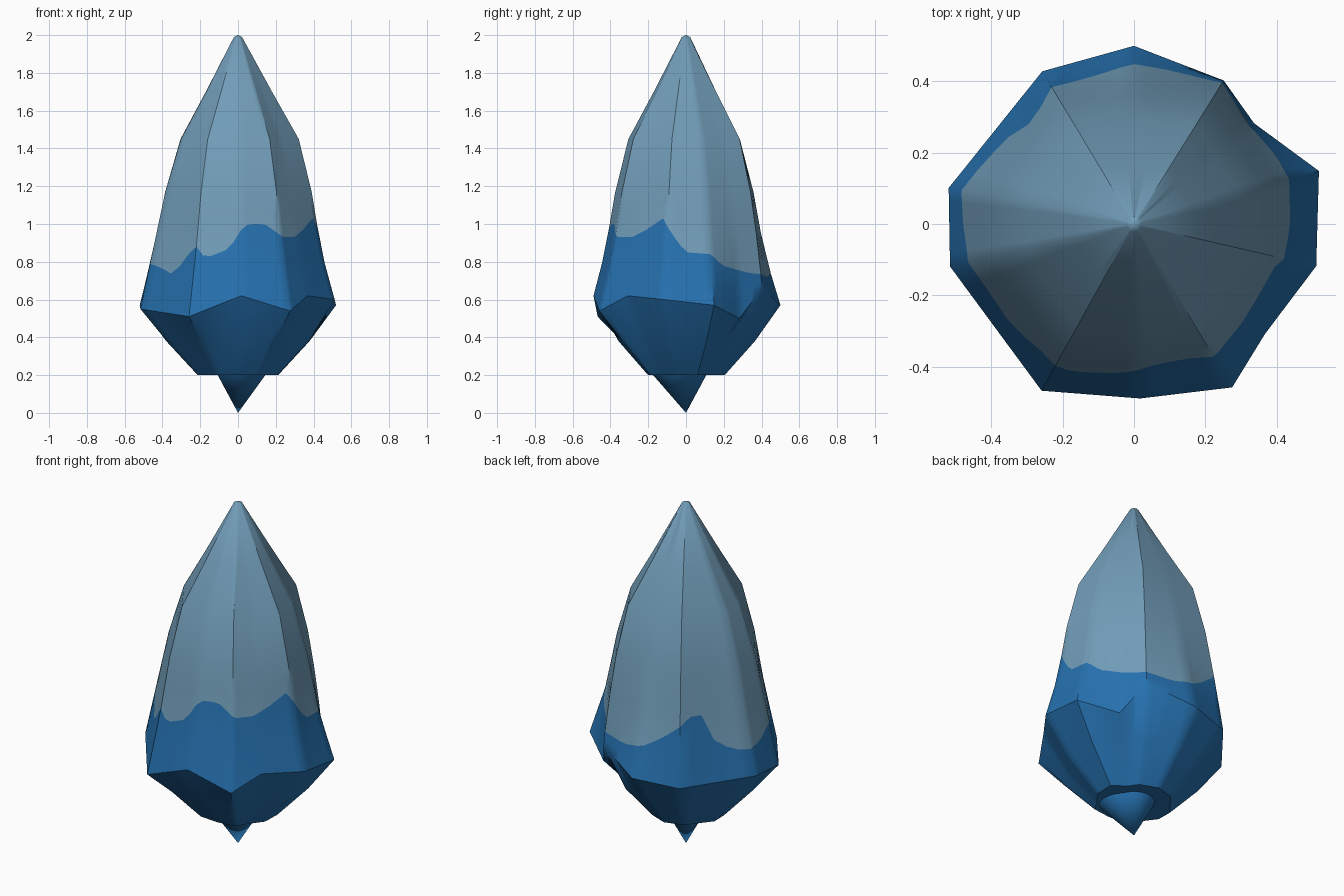
import bpy, bmesh, math

if "Cube" in bpy.data.objects:
    bpy.data.objects.remove(bpy.data.objects["Cube"])

# Ridge lines: angle (deg), widest radius, widest height, radius at z 0.85, radius at z 1.45
RIDGES = [(-13, .525, .60, .455, .33), (16, .54, .57, .45, .31), (40, .44, .50, .42, .30),
          (58, .475, .66, .455, .335), (90, .50, .57, .415, .285), (121, .50, .55, .455, .33),
          (169, .53, .57, .46, .31), (193, .53, .55, .465, .31), (241, .535, .51, .46, .33),
          (272, .49, .62, .43, .305), (301, .535, .54, .45, .325), (320, .48, .62, .425, .295)]
# Wavy colour border: angle, height
BORDER = [(0, .85), (17, .84), (25, .78), (50, .74), (78, .72), (94, .745), (108, .81), (135, .97),
          (147, .77), (165, .71), (180, .73), (192, .79), (205, .77), (220, .73), (240, .89),
          (247, .82), (264, .87), (271, .96), (278, 1.0), (291, 1.0), (303, .93), (316, .93),
          (329, .97), (343, 1.03), (351, .94), (360, .85)]
SUB = 6


def interp(table, x):
    for (a, u), (b, v) in zip(table, table[1:]):
        if x <= b:
            return u + (v - u) * (x - a) / (b - a)
    return table[-1][1]


def ridge_profile(ridge):
    """Height/radius profile of the hull along one ridge."""
    ang, wide, zw, mid, top = ridge
    return [(.20, wide * .41), (.38, wide * .73), (zw, wide), (.85, mid),
            (1.17, (mid + top) / 2 * 1.02), (1.45, top), (1.7, top * .56), (1.99, .022)]


def point(ang, r, z):
    a = math.radians(ang)
    return (r * math.cos(a), r * math.sin(a), z)


def mix(p, q, t):
    return tuple(u + (v - u) * t for u, v in zip(p, q))


def column(i, t):
    """One vertical column of points, t of the way between two ridges."""
    r1, r2 = RIDGES[i], RIDGES[(i + 1) % len(RIDGES)]
    p1, p2 = ridge_profile(r1), ridge_profile(r2)

    def at(z):
        return mix(point(r1[0], interp(p1, z), z), point(r2[0], interp(p2, z), z), t)

    wide = mix(point(r1[0], r1[1], r1[2]), point(r2[0], r2[1], r2[2]), t)
    ang = math.degrees(math.atan2(wide[1], wide[0])) % 360
    b = interp(BORDER, ang)
    # root spike is wider toward the front right
    spike = .11 + .08 * max(0, math.cos(math.radians(ang - 300))) ** 2
    pts = [point(ang, spike, .205), at(.20), at(.38), wide,
           at((wide[2] + b) / 2), at(b)]
    pts += [at(b + (1.17 - b) * .5)] + [at(z) for z in (1.17, 1.45, 1.7, 1.99)]
    return pts


def material(name, rgb):
    m = bpy.data.materials.new(name)
    m.diffuse_color = (*rgb, 1)
    m.use_nodes = True
    m.node_tree.nodes["Principled BSDF"].inputs["Base Color"].default_value = m.diffuse_color
    return m


# Faceted bulb with root spike, lower part blue, upper part grey blue
cols = [column(i, k / SUB) for i in range(len(RIDGES)) for k in range(SUB)]
bm = bmesh.new()
grid = [[bm.verts.new(p) for p in c] for c in cols]
root = bm.verts.new((0, 0, 0))
tip = bm.verts.new((0, 0, 2))
BORDER_ROW = 5
for c, d in zip(grid, grid[1:] + grid[:1]):
    bm.faces.new((root, d[0], c[0]))
    for j in range(len(c) - 1):
        f = bm.faces.new((c[j], d[j], d[j + 1], c[j + 1]))
        f.material_index = int(j >= BORDER_ROW)
    bm.faces.new((c[-1], d[-1], tip)).material_index = 1
bmesh.ops.recalc_face_normals(bm, faces=bm.faces)
mesh = bpy.data.meshes.new("bulb")
bm.to_mesh(mesh)
bm.free()
mesh.materials.append(material("deep blue", (.019, .165, .43)))
mesh.materials.append(material("grey blue", (.165, .335, .48)))
obj = bpy.data.objects.new("bulb", mesh)
bpy.context.collection.objects.link(obj)
bpy.context.view_layer.objects.active = obj
obj.select_set(True)
bpy.ops.object.shade_smooth_by_angle(angle=math.radians(40))
